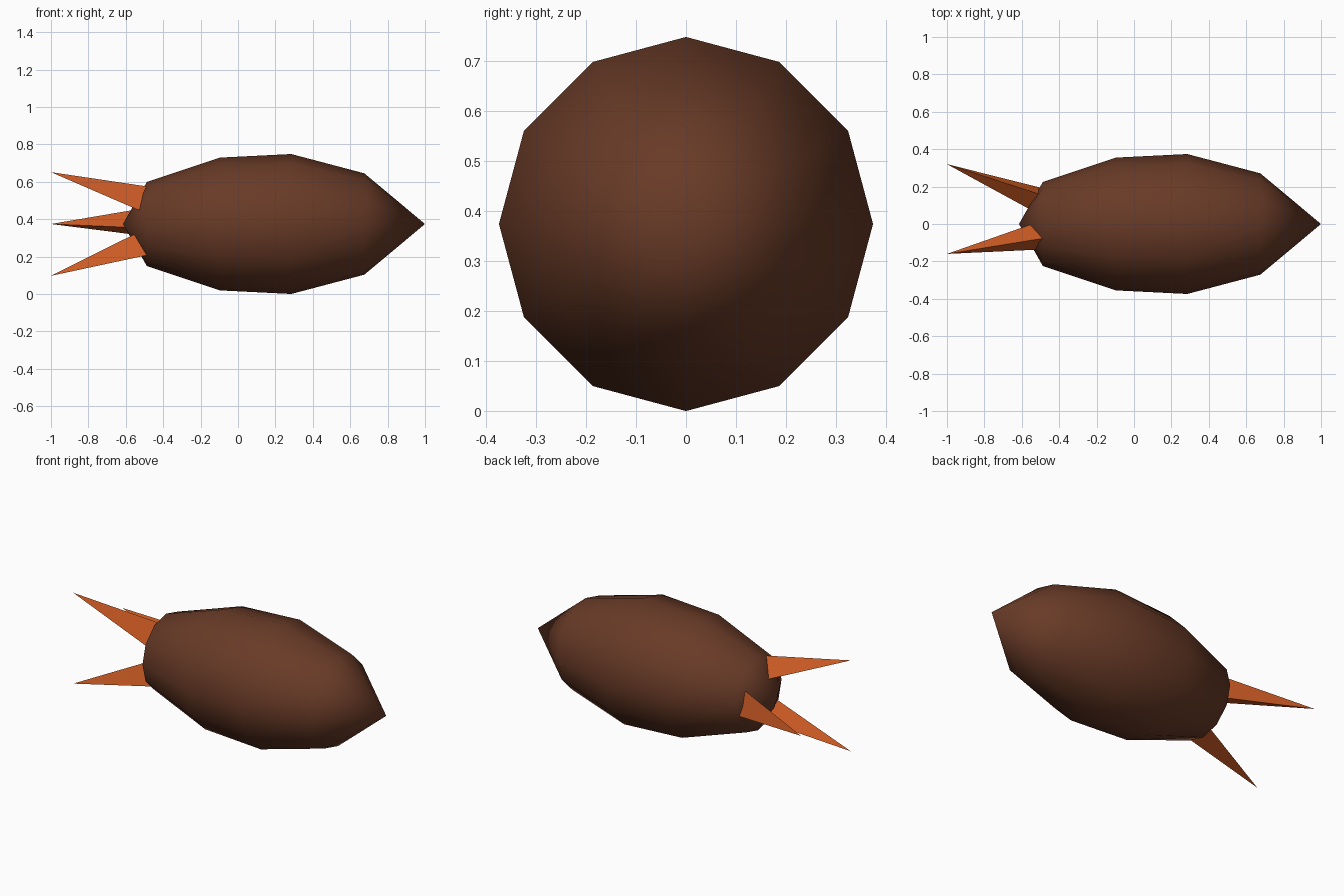
import bpy, bmesh
from math import sin, cos, radians, pi
from mathutils import Vector

cube = bpy.data.objects.get("Cube")
if cube:
    bpy.data.objects.remove(cube, do_unlink=True)

AXIS_Z = 0.374


def make_material(name, rgb):
    mat = bpy.data.materials.new(name)
    mat.use_nodes = True
    color = (*rgb, 1.0)
    mat.diffuse_color = color
    mat.node_tree.nodes["Principled BSDF"].inputs["Base Color"].default_value = color
    return mat


def make_object(name, bm, mat, smooth):
    bmesh.ops.recalc_face_normals(bm, faces=bm.faces)
    for face in bm.faces:
        face.smooth = smooth
    mesh = bpy.data.meshes.new(name)
    bm.to_mesh(mesh)
    bm.free()
    mesh.materials.append(mat)
    obj = bpy.data.objects.new(name, mesh)
    bpy.context.collection.objects.link(obj)
    return obj


brown = make_material("dark brown", (0.14, 0.043, 0.02))
orange = make_material("burnt orange", (0.61, 0.105, 0.018))

# Body: profile (x, radius) spun around the long axis in twelve steps
profile = [(1.0, 0), (0.675, 0.271), (0.285, 0.374),
           (-0.097, 0.355), (-0.487, 0.225), (-0.615, 0)]
bm = bmesh.new()
verts = [bm.verts.new((x, 0, AXIS_Z + r)) for x, r in profile]
edges = [bm.edges.new(pair) for pair in zip(verts, verts[1:])]
bmesh.ops.spin(bm, geom=verts + edges, cent=(0, 0, AXIS_Z), axis=(1, 0, 0),
               angle=2 * pi, steps=12)
bmesh.ops.remove_doubles(bm, verts=bm.verts, dist=0.0005)
make_object("body", bm, brown, True)


# Fins: three-sided spikes splayed backwards, rooted inside the body
def make_fin(name, angle, roll):
    length, lean, spread = 0.58, 0.374, 0.177
    outward = Vector((0, cos(radians(angle)), sin(radians(angle))))
    tip = Vector((-1, 0, AXIS_Z)) + outward * 0.32
    root = tip + Vector((length, 0, 0)) - outward * lean * length
    bm = bmesh.new()
    apex = bm.verts.new(tip)
    base = []
    for i in range(3):
        a = radians(roll + 120 * i)
        base.append(bm.verts.new(root + Vector((0, cos(a), sin(a))) * spread * length))
    bm.faces.new(base)
    for i in range(3):
        bm.faces.new((apex, base[i], base[(i + 1) % 3]))
    make_object(name, bm, orange, False)


make_fin("back_fin", 0, 74)
make_fin("upper_fin", 120, 98)
make_fin("lower_fin", 240, 98)
